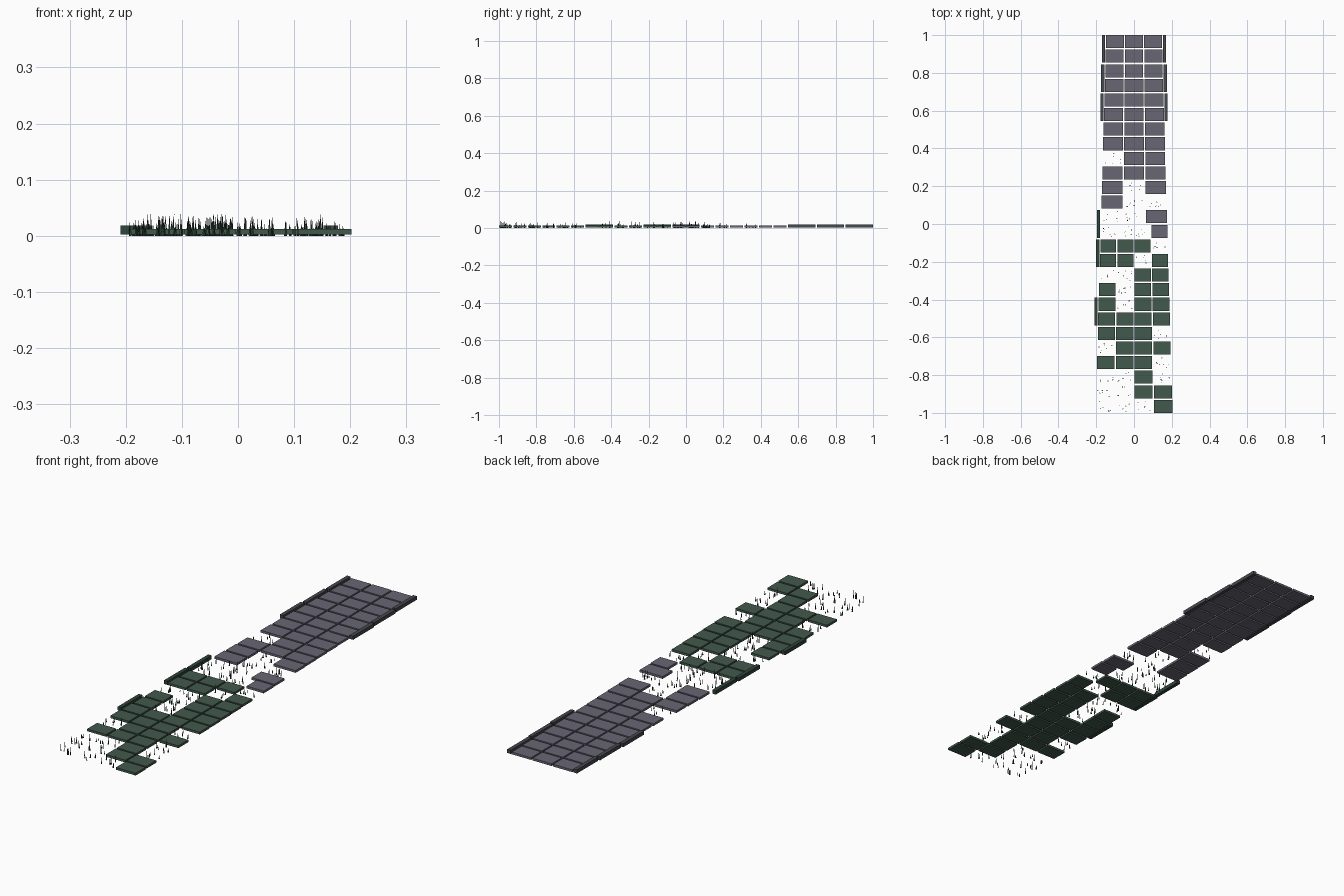
import bpy
import bmesh
import random
from mathutils import Matrix

random.seed(7)
if "Cube" in bpy.data.objects:
    bpy.data.objects.remove(bpy.data.objects["Cube"], do_unlink=True)


def make_material(name, rgb):
    mat = bpy.data.materials.new(name)
    mat.use_nodes = True
    colour = (*rgb, 1.0)
    mat.diffuse_color = colour
    mat.node_tree.nodes["Principled BSDF"].inputs["Base Color"].default_value = colour
    return mat


stone = make_material("purple grey stone", (0.14, 0.135, 0.175))
moss = make_material("mossy green stone", (0.055, 0.10, 0.073))
dark_stone = make_material("dark grey kerb", (0.06, 0.065, 0.075))
dark_moss = make_material("dark green kerb", (0.03, 0.06, 0.045))
grass = make_material("dark grass", (0.025, 0.05, 0.036))

# Paving plan from back to front: # is a slab, . is a gap with grass
PLAN = ["###"] * 8 + [
    ".##", "###", "#.#", "#..", "..#",
    "...#", "###.", "##.#", "..##", "#.##", "#.##", "####",
    "###.", ".###", "###.", "..#.", "..##", "...#",
]
DEPTH = 0.069
PITCH = (2 - DEPTH) / (len(PLAN) - 1)
GAP = 0.007


def row_y(row):
    return 1 - DEPTH / 2 - row * PITCH


def half_width(row):
    return 0.151 + 0.055 * row / (len(PLAN) - 1)


def add_box(bm, x, y, z, sx, sy, sz):
    place = Matrix.Translation((x, y, z)) @ Matrix.Diagonal((sx, sy, sz, 1))
    bmesh.ops.create_cube(bm, size=1, matrix=place)


def add_blade(bm, x, y):
    height = random.uniform(0.014, 0.04)
    lean = Matrix.Rotation(random.uniform(-0.12, 0.12), 4, random.choice("XY"))
    turn = Matrix.Rotation(random.uniform(0, 3), 4, "Z")
    place = Matrix.Translation((x, y, 0)) @ lean @ turn @ Matrix.Translation((0, 0, height / 2))
    bmesh.ops.create_cone(bm, cap_ends=True, segments=4, radius1=random.uniform(0.002, 0.0038),
                          radius2=0, depth=height, matrix=place)


def finish(name, bm, mat):
    mesh = bpy.data.meshes.new(name)
    bm.to_mesh(mesh)
    bm.free()
    mesh.materials.append(mat)
    bpy.context.collection.objects.link(bpy.data.objects.new(name, mesh))


# Slabs and the grass in the gaps between them
stone_slabs, moss_slabs, blades = bmesh.new(), bmesh.new(), bmesh.new()
for row, cells in enumerate(PLAN):
    half = half_width(row)
    cell = 2 * half / len(cells)
    for column, mark in enumerate(cells):
        x, y = -half + (column + 0.5) * cell, row_y(row)
        if mark == "#":
            target = stone_slabs if row < 14 else moss_slabs
            add_box(target, x, y, 0.007, cell - GAP, DEPTH, 0.01)
        else:
            for _ in range(random.randint(5, 7)):
                add_blade(blades, x + random.uniform(-0.4, 0.4) * cell,
                          y + random.uniform(-0.4, 0.4) * DEPTH)
finish("stone_slabs", stone_slabs, stone)
finish("mossy_slabs", moss_slabs, moss)
finish("grass_blades", blades, grass)

# Raised kerbs, each two rows long
grey_kerbs, green_kerbs = bmesh.new(), bmesh.new()


def add_kerb(bm, row, side):
    x = side * (half_width(row + 0.5) + 0.009)
    add_box(bm, x, row_y(row + 0.5), 0.010, 0.017, PITCH + DEPTH, 0.016)


for row in (0, 2, 4):
    for side in (-1, 1):
        add_kerb(grey_kerbs, row, side)
for row in (12, 14, 18):
    add_kerb(green_kerbs, row, -1)
finish("grey_kerbs", grey_kerbs, dark_stone)
finish("green_kerbs", green_kerbs, dark_moss)
